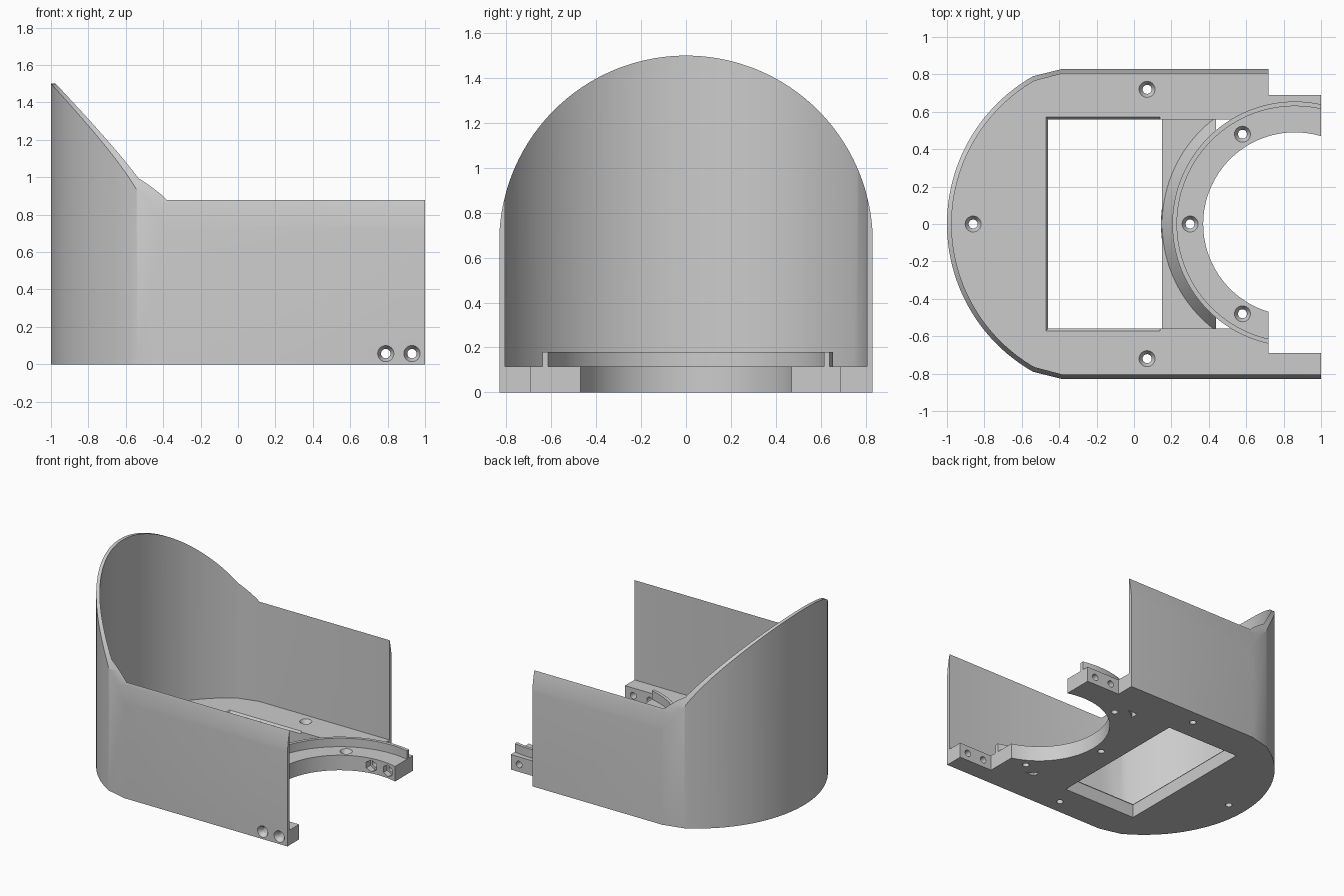
import bpy, bmesh, math
from mathutils import Matrix, Vector

cube = bpy.data.objects.get("Cube")
if cube:
    bpy.data.objects.remove(cube, do_unlink=True)

grey = bpy.data.materials.new("plain grey")
grey.use_nodes = True
grey.diffuse_color = (0.6, 0.6, 0.6, 1)
grey.node_tree.nodes["Principled BSDF"].inputs["Base Color"].default_value = (0.6, 0.6, 0.6, 1)

FLOOR = 0.115      # floor thickness
HALF = 0.83        # half width of the shell
WALL = 0.025
CX = 0.86          # centre of the round opening


def finish(name, bm):
    bmesh.ops.recalc_face_normals(bm, faces=bm.faces)
    mesh = bpy.data.meshes.new(name)
    bm.to_mesh(mesh)
    bm.free()
    mesh.materials.append(grey)
    obj = bpy.data.objects.new(name, mesh)
    bpy.context.collection.objects.link(obj)
    return obj


def prism(name, points, low, high, axis="Z"):
    """Extrude a closed profile along z (xy profile) or x (yz profile)."""
    bm = bmesh.new()
    place = (lambda p, h: (p[0], p[1], h)) if axis == "Z" else (lambda p, h: (h, p[0], p[1]))
    face = bm.faces.new([bm.verts.new(place(p, low)) for p in points])
    made = bmesh.ops.extrude_face_region(bm, geom=[face])["geom"]
    move = Vector(place((0, 0), high - low))
    bmesh.ops.translate(bm, vec=move, verts=[v for v in made if isinstance(v, bmesh.types.BMVert)])
    return finish(name, bm)


def box(name, x0, x1, y, z0, z1):
    return prism(name, [(x0, -y), (x1, -y), (x1, y), (x0, y)], z0, z1)


def drum(name, start, end, r1, r2, sides=32):
    """Cylinder or cone running from one point to another."""
    start, end = Vector(start), Vector(end)
    run = end - start
    bm = bmesh.new()
    turn = Vector((0, 0, 1)).rotation_difference(run).to_matrix().to_4x4()
    bmesh.ops.create_cone(bm, cap_ends=True, segments=sides, radius1=r1, radius2=r2,
                          depth=run.length,
                          matrix=Matrix.Translation((start + end) / 2) @ turn)
    return finish(name, bm)


def combine(target, other, operation="DIFFERENCE"):
    mod = target.modifiers.new("cut", "BOOLEAN")
    mod.operation, mod.object, mod.solver = operation, other, "EXACT"
    bpy.context.view_layer.objects.active = target
    bpy.ops.object.modifier_apply(modifier=mod.name)
    bpy.data.objects.remove(other, do_unlink=True)


def rounded_end(inset):
    """Round end of the outline, from back to front."""
    r, centre = 0.908 - inset, -0.092
    sweep = math.asin((0.79 - inset) / r)
    pts = [(-0.38, HALF - inset)]
    for i in range(65):
        a = math.pi - sweep + 2 * sweep * i / 64
        pts.append((centre + r * math.cos(a), r * math.sin(a)))
    return pts + [(-0.38, inset - HALF)]


# Shell: outline with two interlocking tabs, hollowed above the floor
outline = rounded_end(0) + [(1, -HALF), (1, -0.69), (0.72, -0.69), (0.72, 0), (1, 0),
                            (1, 0.69), (0.72, 0.69), (0.72, HALF)]
shell = prism("shell", outline, 0, 1.6)
inside = HALF - WALL
combine(shell, prism("hollow", rounded_end(WALL) + [(1.2, -inside), (1.2, inside)], FLOOR, 2))

# Arched top trims the walls
r = HALF + 0.002
arch = [(r * math.cos(math.pi * i / 96), 0.668 + r * math.sin(math.pi * i / 96)) for i in range(97)]
combine(shell, prism("arch", arch + [(-r, -0.2), (r, -0.2)], -1.3, 1.3, "X"), "INTERSECT")

# Round opening
combine(shell, drum("opening", (CX, 0, -0.1), (CX, 0, 0.4), 0.49, 0.49, 128))

# Floor window with a low ledge and a sloped shoulder around the ring
window = box("window", -0.46, 0.44, 0.56, -0.1, 0.3)
combine(window, box("ledge", 0.15, 0.5, 0.7, -0.2, 0.03))
combine(window, drum("shoulder", (CX, 0, 0.02), (CX, 0, FLOOR), 0.716, 0.655, 128))
combine(window, drum("ring_core", (CX, 0, -0.2), (CX, 0, 0.4), 0.655, 0.655, 128))
combine(shell, window)
slots = box("slots", 0.439, 0.6, 0.56, -0.1, 0.3)
combine(slots, drum("ring_core", (CX, 0, -0.2), (CX, 0, 0.4), 0.655, 0.655, 128))
combine(shell, slots)

# Chamfer on the upper window edge
chamfer = box("chamfer", -0.455, 0.14, 0.555, 0.095, 0.125)
for v in chamfer.data.vertices:
    if v.co.z > 0.11:
        v.co.y *= 1.045
        if v.co.x < 0:
            v.co.x -= 0.025
combine(shell, chamfer)

# Countersunk floor screw holes
for x, y in [(-0.86, 0), (0.07, 0.72), (0.07, -0.72), (0.30, 0), (0.58, 0.48), (0.58, -0.48)]:
    combine(shell, drum("hole", (x, y, -0.1), (x, y, 0.2), 0.024, 0.024))
    combine(shell, drum("sink", (x, y, 0.085), (x, y, FLOOR + 0.005), 0.024, 0.046))

# Tab bolt holes: countersunk at the front, hexagonal pockets at the back
for x in (0.79, 0.93):
    combine(shell, drum("hole", (x, -1, 0.057), (x, 1, 0.057), 0.025, 0.025))
    combine(shell, drum("sink", (x, -0.795, 0.057), (x, -HALF - 0.005, 0.057), 0.025, 0.046))
    combine(shell, drum("pocket", (x, 0.4, 0.057), (x, 0.53, 0.057), 0.045, 0.045, 6))

# Raised thin ring around the opening


def ring_arc(radius):
    first = math.acos(0.14 / radius)
    last = math.pi + first
    return [(CX + radius * math.cos(first + (last - first) * i / 72),
             radius * math.sin(first + (last - first) * i / 72)) for i in range(73)]


ring = prism("ring_lip", ring_arc(0.655) + ring_arc(0.63)[::-1], FLOOR - 0.01, 0.18)

for obj in (shell, ring):
    bpy.ops.object.select_all(action="DESELECT")
    obj.select_set(True)
    bpy.context.view_layer.objects.active = obj
    bpy.ops.object.shade_smooth_by_angle(angle=math.radians(30))
